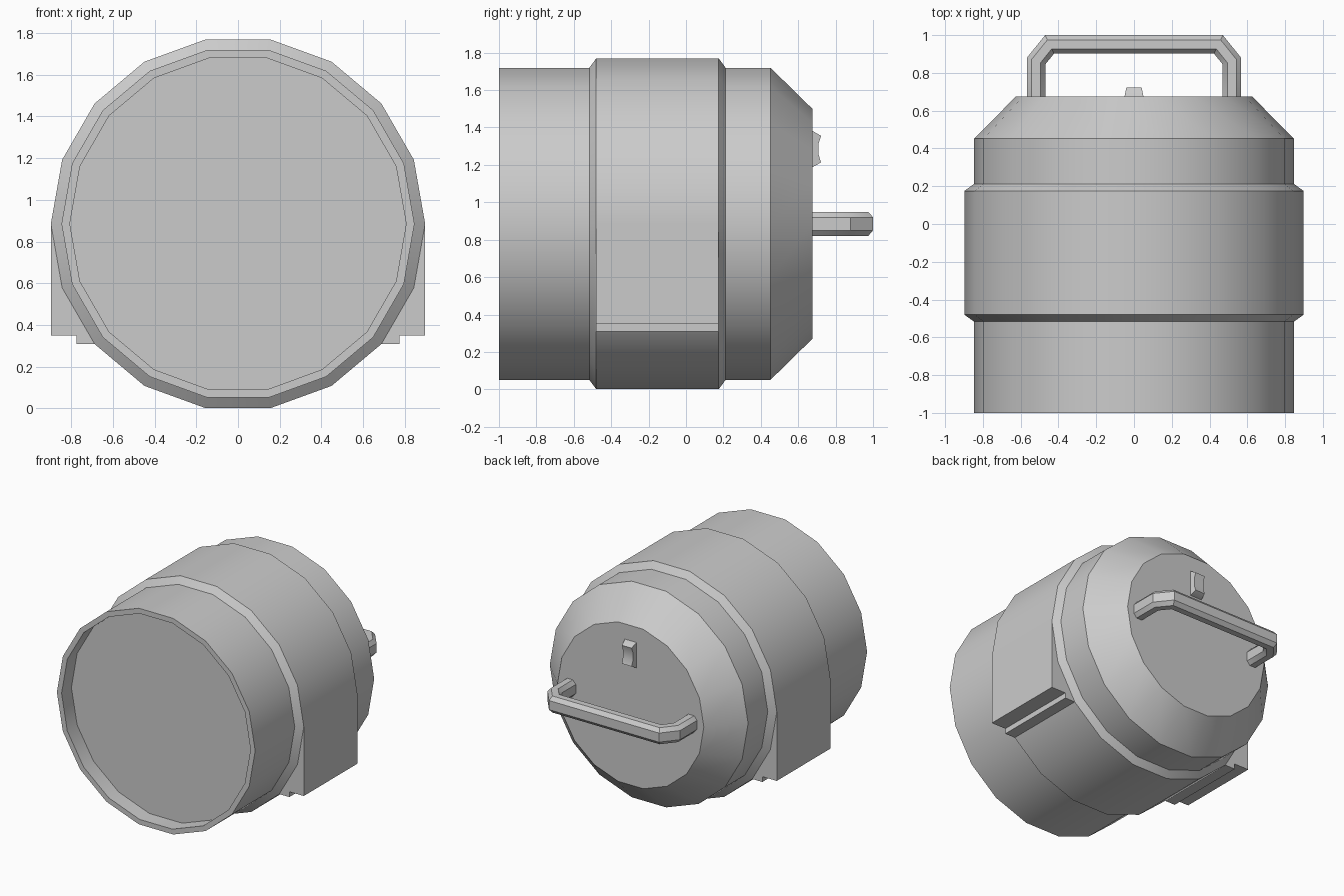
import bpy, bmesh
from math import sin, cos, pi, radians
from mathutils import Vector

if "Cube" in bpy.data.objects:
    bpy.data.objects.remove(bpy.data.objects["Cube"])

CZ = 0.885   # height of the barrel axis
SIDES = 18


def loft(name, rings):
    """Skin a list of equal-length point rings and cap both ends."""
    bm = bmesh.new()
    vr = [[bm.verts.new(p) for p in ring] for ring in rings]
    n = len(vr[0])
    for a, b in zip(vr, vr[1:]):
        for i in range(n):
            j = (i + 1) % n
            bm.faces.new((a[i], a[j], b[j], b[i]))
    bm.faces.new(vr[0])
    bm.faces.new(vr[-1])
    bmesh.ops.recalc_face_normals(bm, faces=bm.faces[:])
    me = bpy.data.meshes.new(name)
    bm.to_mesh(me)
    bm.free()
    for p in me.polygons:
        p.use_smooth = True
    me.set_sharp_from_angle(angle=radians(30))
    ob = bpy.data.objects.new(name, me)
    bpy.context.collection.objects.link(ob)
    return ob


def circle(y, r):
    return [(r * cos(2 * pi * i / SIDES), y, CZ + r * sin(2 * pi * i / SIDES))
            for i in range(SIDES)]


# Barrel: flat rim around a recessed front, raised middle band, tapered back
profile = [(-0.88, 0.807), (-1.0, 0.807), (-1.0, 0.847), (-0.517, 0.847),
           (-0.48, 0.898), (0.175, 0.898), (0.212, 0.847), (0.452, 0.847),
           (0.675, 0.625)]
loft("barrel", [circle(y, r) for y, r in profile])

# Stepped side feet hanging from the band
foot = [(0.898, CZ), (0.898, 0.35), (0.775, 0.35), (0.775, 0.309),
        (0.687, 0.309), (0.66, 0.34), (0.82, 0.60), (0.875, CZ)]
for side, s in (("right", 1), ("left", -1)):
    loft(side + "_foot", [[(s * x, y, z) for x, z in foot] for y in (-0.48, 0.175)])

# Carrying handle: octagonal section swept with mitred corners
half = [(0.518, 0.66), (0.518, 0.863), (0.447, 0.951)]
path = [Vector((x, y)) for x, y in half + [(-x, y) for x, y in reversed(half)]]
section = [(0.049, 0.035), (0.024, 0.064), (-0.024, 0.064), (-0.049, 0.035),
           (-0.049, -0.035), (-0.024, -0.064), (0.024, -0.064), (0.049, -0.035)]
rings = []
for i, p in enumerate(path):
    d1 = (p - path[i - 1]).normalized() if i else (path[1] - p).normalized()
    d2 = (path[i + 1] - p).normalized() if i < len(path) - 1 else d1
    n1, n2 = Vector((d1.y, -d1.x)), Vector((d2.y, -d2.x))
    m = (n1 + n2).normalized()
    m /= m.dot(n1)
    rings.append([(p.x + m.x * u, p.y + m.y * u, CZ + v) for u, v in section])
loft("handle", rings)

# Small notched catch on the back face, narrowing outward
catch = [(0.66, 1.385), (0.675, 1.383), (0.722, 1.355), (0.709, 1.315),
         (0.709, 1.255), (0.722, 1.213), (0.675, 1.187), (0.66, 1.185)]
loft("catch", [[(s * (0.05 - 0.2 * (y - 0.675)), y, z) for y, z in catch]
               for s in (-1, 1)])
